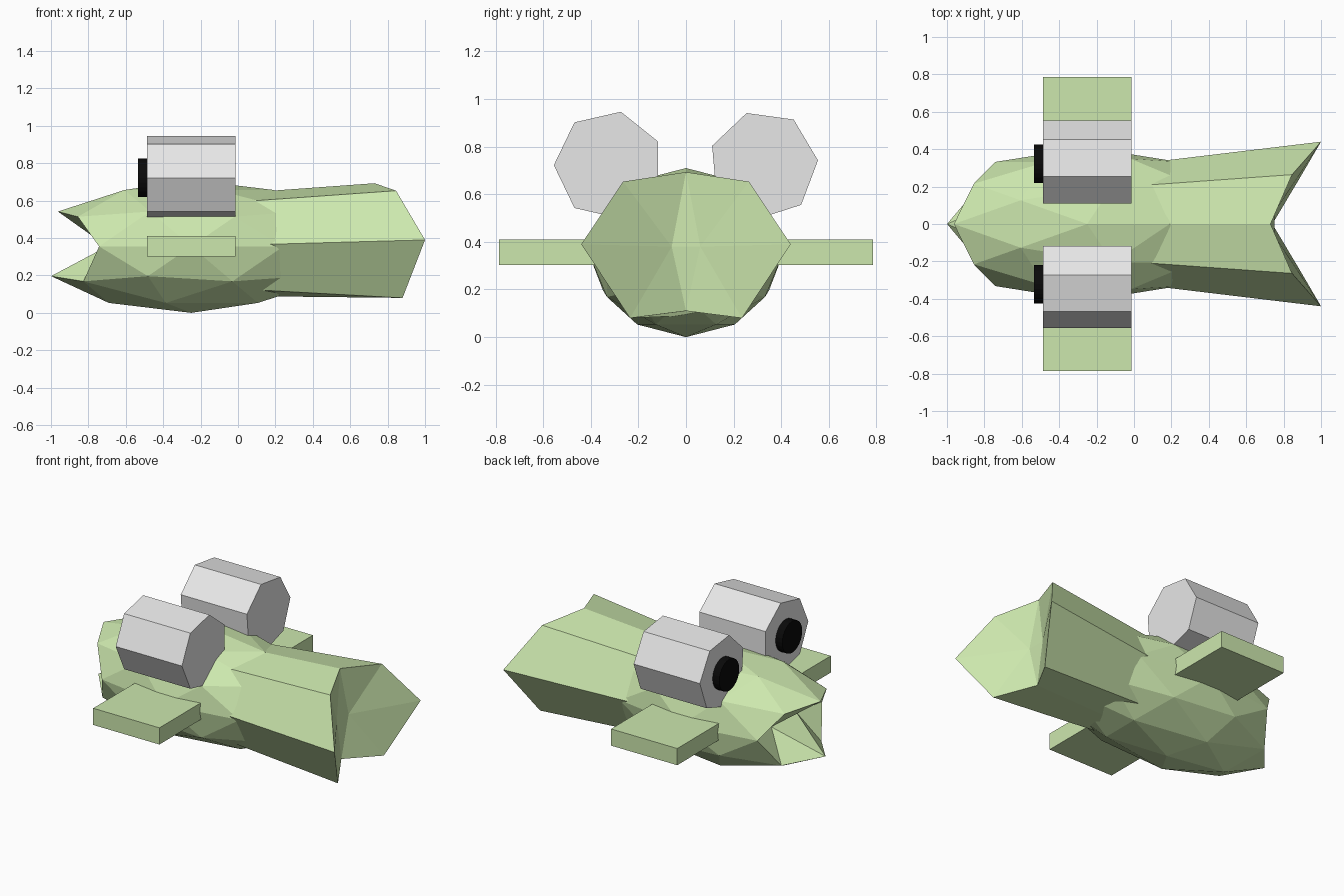
import bpy, bmesh, math
from mathutils import Matrix, Vector

if "Cube" in bpy.data.objects:
    bpy.data.objects.remove(bpy.data.objects["Cube"])


def material(name, rgb):
    m = bpy.data.materials.new(name)
    m.diffuse_color = (*rgb, 1)
    m.use_nodes = True
    m.node_tree.nodes["Principled BSDF"].inputs["Base Color"].default_value = m.diffuse_color
    return m


GREEN = material("pale_green", (0.62, 0.82, 0.43))
GREY = material("light_grey", (0.80, 0.80, 0.80))
BLACK = material("black", (0.003, 0.003, 0.003))


def finish(bm, name, mat):
    bmesh.ops.recalc_face_normals(bm, faces=bm.faces)
    me = bpy.data.meshes.new(name)
    bm.to_mesh(me)
    bm.free()
    me.materials.append(mat)
    ob = bpy.data.objects.new(name, me)
    bpy.context.collection.objects.link(ob)
    return ob


def prism_x(name, mat, x0, x1, y, z, r, sides, start):
    """Closed prism running along x, first corner at angle start."""
    bm = bmesh.new()
    rings = []
    for x in (x0, x1):
        rings.append([bm.verts.new((x,
                                    y + r * math.cos(start + math.tau * i / sides),
                                    z + r * math.sin(start + math.tau * i / sides)))
                      for i in range(sides)])
    for i in range(sides):
        j = (i + 1) % sides
        bm.faces.new((rings[0][i], rings[0][j], rings[1][j], rings[1][i]))
    for ring in rings:
        bm.faces.new(ring)
    return finish(bm, name, mat)


# Body: stretched faceted ball, two front points pushed in for the open mouth
bm = bmesh.new()
bmesh.ops.create_icosphere(bm, subdivisions=2, radius=1)
for v in bm.verts:
    mouth = v.co.x < -0.9 and abs(v.co.z) < 0.1
    v.co = Vector((v.co.x * 0.838 - 0.25, v.co.y * 0.41, v.co.z * 0.355 + 0.355))
    if mouth:
        v.co.x = -0.70
finish(bm, "body", GREEN)

# Tail: eight-sided tube flaring to a notched, swept end
near = [(0, 0, 0.64), (0, 0.203, 0.593), (0, 0.32, 0.362), (0, 0.20, 0.128), (0, 0, 0.09)]
far = [(0.73, 0, 0.693), (0.845, 0.264, 0.653), (1.0, 0.44, 0.39),
       (0.88, 0.235, 0.08), (0.74, 0, 0.11)]
bm = bmesh.new()


def full_ring(half):
    right = [bm.verts.new(p) for p in half]
    left = [bm.verts.new((x, -y, z)) for x, y, z in half[-2:0:-1]]
    return right + left


a, b = full_ring(near), full_ring(far)
for i in range(8):
    j = (i + 1) % 8
    bm.faces.new((a[i], a[j], b[j], b[i]))
bm.faces.new(a)
inner_r = bm.verts.new((0.75, 0.06, 0.38))
inner_l = bm.verts.new((0.75, -0.06, 0.38))
for i in range(8):
    bm.faces.new((b[i], b[(i + 1) % 8], inner_r if i < 4 else inner_l))
bm.faces.new((b[0], inner_r, inner_l))
bm.faces.new((b[4], inner_r, inner_l))
finish(bm, "tail", GREEN)

# Side fins: one flat slab crossing the body
bm = bmesh.new()
bmesh.ops.create_cube(bm, size=1, matrix=Matrix.Translation((-0.25, 0, 0.356))
                      @ Matrix.Diagonal((0.474, 1.57, 0.108, 1)))
finish(bm, "side_fins", GREEN)

# Eyes and pupils
for side, label, start in ((-1, "left", math.pi), (1, "right", math.radians(5))):
    prism_x("eye_" + label, GREY, -0.487, -0.013, side * 0.325, 0.722, 0.23, 7, start)
    prism_x("pupil_" + label, BLACK, -0.535, -0.48, side * 0.322, 0.722, 0.102, 24, 0)
